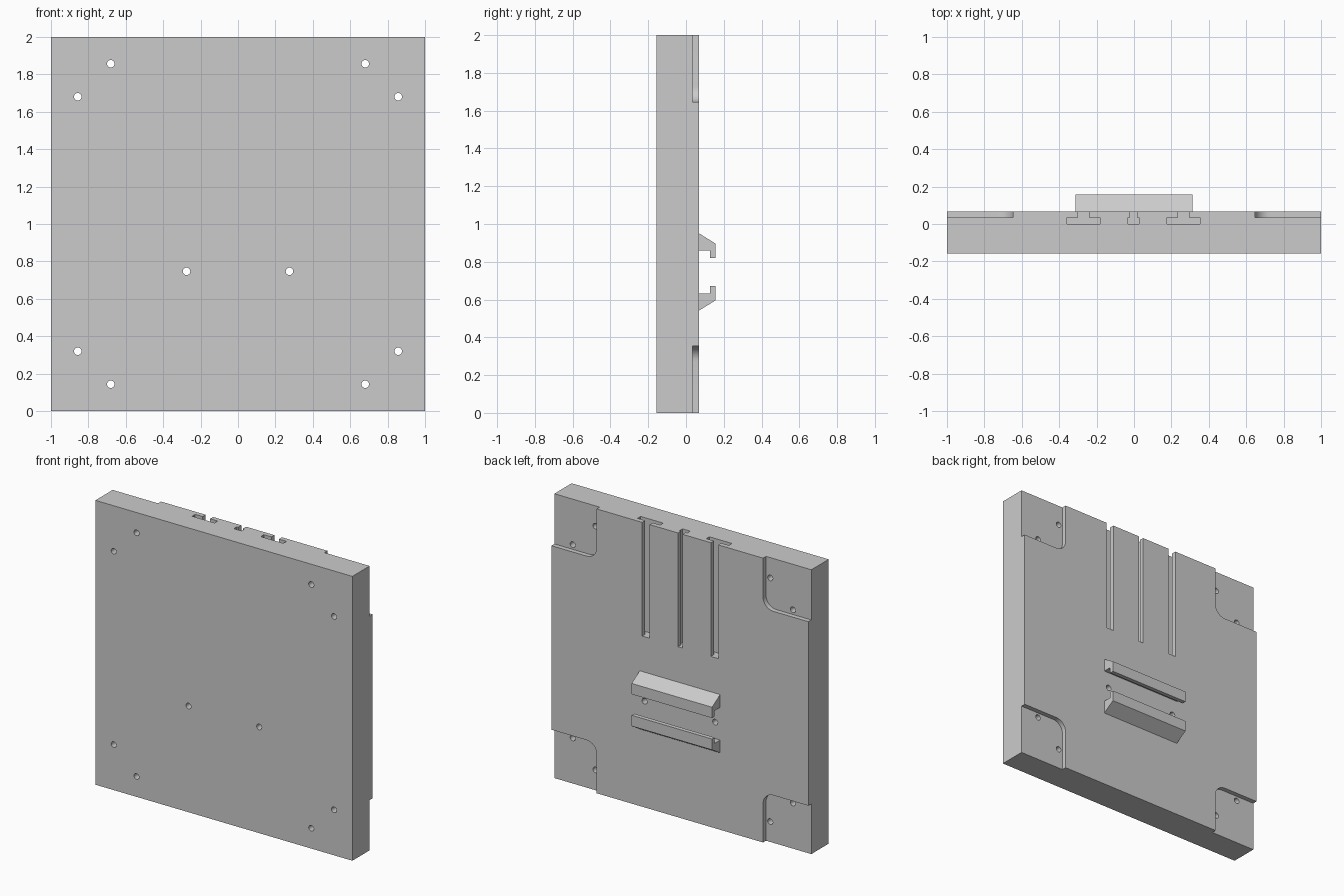
import bpy, bmesh
from math import sin, cos, pi

if "Cube" in bpy.data.objects:
    bpy.data.objects.remove(bpy.data.objects["Cube"], do_unlink=True)

grey = bpy.data.materials.new("light_grey")
grey.use_nodes = True
grey.diffuse_color = (0.6, 0.6, 0.6, 1)
grey.node_tree.nodes["Principled BSDF"].inputs["Base Color"].default_value = grey.diffuse_color

FRONT, BACK, POCKET_Y, SLOT_Y = -0.157, 0.068, 0.035, 0.0


def prism(name, outline, axis, start, end):
    """Extrude a 2D outline along x (yz outline), y (xz outline) or z (xy outline)."""
    place = {"x": lambda a, b, t: (t, a, b),
             "y": lambda a, b, t: (a, t, b),
             "z": lambda a, b, t: (a, b, t)}[axis]
    bm = bmesh.new()
    low = [bm.verts.new(place(a, b, start)) for a, b in outline]
    high = [bm.verts.new(place(a, b, end)) for a, b in outline]
    bm.faces.new(low)
    bm.faces.new(high)
    n = len(outline)
    for i in range(n):
        j = (i + 1) % n
        bm.faces.new((low[i], low[j], high[j], high[i]))
    bmesh.ops.recalc_face_normals(bm, faces=bm.faces)
    mesh = bpy.data.meshes.new(name)
    bm.to_mesh(mesh)
    bm.free()
    mesh.materials.append(grey)
    obj = bpy.data.objects.new(name, mesh)
    bpy.context.collection.objects.link(obj)
    return obj


def arc(cx, cz, r, a0, a1, n):
    return [(cx + r * cos(a0 + (a1 - a0) * i / n), cz + r * sin(a0 + (a1 - a0) * i / n))
            for i in range(n + 1)]


# Square mounting plate
plate = prism("plate", [(-1, 0), (1, 0), (1, 2), (-1, 2)], "y", FRONT, BACK)
cutters = []

# Corner pockets with one rounded inner corner, and two screw holes each
inner, r = 0.647, 0.08
pocket = [(1.1, 1.1), (inner, 1.1)] + arc(inner + r, inner + r, r, pi, 1.5 * pi, 8) + [(1.1, inner)]
hole_centres = [(-0.275, 0.747), (0.275, 0.747)]
for sx in (-1, 1):
    for sz in (-1, 1):
        outline = [(sx * x, 1 + sz * z) for x, z in pocket]
        cutters.append(prism("pocket_cutter", outline, "y", POCKET_Y, 0.2))
        hole_centres += [(sx * 0.68, 1 + sz * 0.857), (sx * 0.857, 1 + sz * 0.68)]

# Through holes
for x, z in hole_centres:
    cutters.append(prism("hole_cutter", arc(x, z, 0.02, 0, 2 * pi, 24)[:-1], "y", -0.3, 0.3))

# Vertical T-slots open at the top edge
for x, wide, neck in ((-0.27, 0.088, 0.029), (-0.003, 0.03, 0.018), (0.265, 0.088, 0.029)):
    half = [(wide, SLOT_Y), (wide, POCKET_Y), (neck, POCKET_Y), (neck, 0.2)]
    outline = [(x + a, y) for a, y in half] + [(x - a, y) for a, y in reversed(half)]
    cutters.append(prism("slot_cutter", outline, "z", 1.2, 2.1))

for cutter in cutters:
    cutter.hide_render = True
    mod = plate.modifiers.new("cut", "BOOLEAN")
    mod.operation, mod.solver, mod.object = "DIFFERENCE", "EXACT", cutter

# Bake the cuts and drop the cutters
bpy.context.view_layer.update()
cut_mesh = bpy.data.meshes.new_from_object(
    plate.evaluated_get(bpy.context.evaluated_depsgraph_get()))
plate.modifiers.clear()
plate.data = cut_mesh
for cutter in cutters:
    bpy.data.objects.remove(cutter, do_unlink=True)

# Facing pair of rail hooks on the back
hook = [(BACK - 0.002, 0.205), (BACK, 0.205), (0.157, 0.15), (0.157, 0.074),
        (0.128, 0.074), (0.128, 0.115), (BACK - 0.002, 0.115)]
for name, side in (("upper_hook", 1), ("lower_hook", -1)):
    prism(name, [(y, 0.746 + side * z) for y, z in hook], "x", -0.313, 0.313)

# Smooth the hole and pocket curves, keep hard edges
bpy.ops.object.select_all(action="DESELECT")
plate.select_set(True)
bpy.context.view_layer.objects.active = plate
bpy.ops.object.shade_smooth_by_angle()
